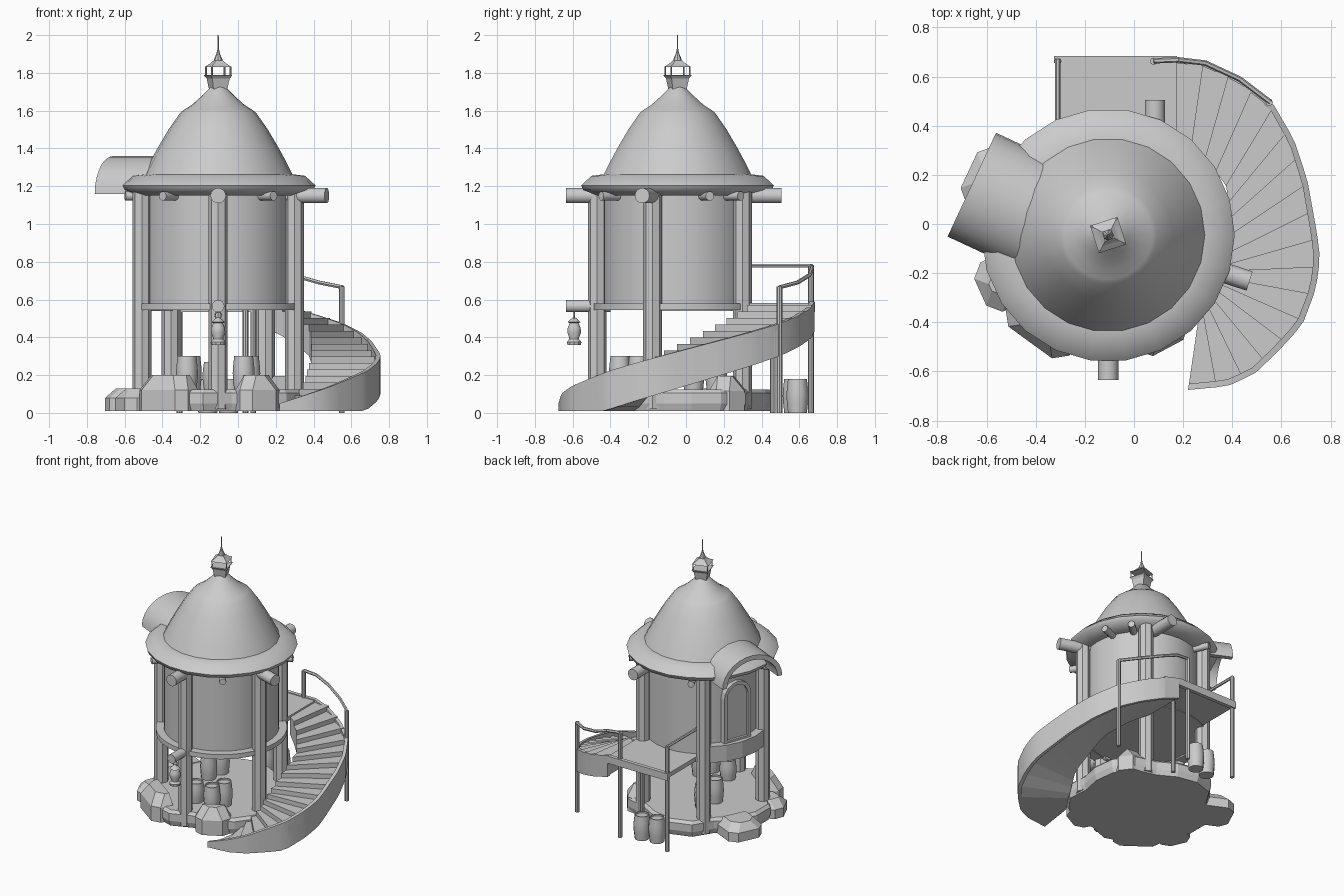
import bpy, math
from mathutils import Vector, Matrix

if "Cube" in bpy.data.objects:
    bpy.data.objects.remove(bpy.data.objects["Cube"])
CX, CY = -0.105, -0.045


def pol(a, r, z=0.0):
    a = math.radians(a)
    return Vector((CX + r * math.cos(a), CY + r * math.sin(a), z))


def mesh(name, verts, faces, smooth=0):
    me = bpy.data.meshes.new(name)
    me.from_pydata([tuple(v) for v in verts], [], faces)
    ob = bpy.data.objects.new(name, me)
    bpy.context.collection.objects.link(ob)
    bpy.ops.object.select_all(action='DESELECT')
    ob.select_set(True)
    bpy.context.view_layer.objects.active = ob
    bpy.ops.object.mode_set(mode='EDIT')
    bpy.ops.mesh.select_all(action='SELECT')
    bpy.ops.mesh.normals_make_consistent(inside=False)
    bpy.ops.object.mode_set(mode='OBJECT')
    if smooth:
        bpy.ops.object.shade_smooth_by_angle(angle=math.radians(smooth))
    return ob


def loft(name, rings, smooth=0):
    """Skin equal-sized rings of points and cap both ends."""
    n, m = len(rings[0]), len(rings)
    faces = [(i * n + j, i * n + (j + 1) % n, (i + 1) * n + (j + 1) % n, (i + 1) * n + j)
             for i in range(m - 1) for j in range(n)]
    faces += [tuple(range(n)), tuple(range((m - 1) * n, m * n))]
    return mesh(name, [v for r in rings for v in r], faces, smooth)


def lathe(name, prof, n, x=CX, y=CY, rot=0, smooth=35):
    return loft(name, [[(x + r * math.cos(rot + 2 * math.pi * j / n), y + r * math.sin(rot + 2 * math.pi * j / n), z)
                        for j in range(n)] for r, z in prof], smooth)


def rod(name, a, b, r, n=8, smooth=0):
    a, b = Vector(a), Vector(b)
    q = (b - a).to_track_quat('Z', 'Y')
    ring = [q @ Vector((r * math.cos(2 * math.pi * j / n), r * math.sin(2 * math.pi * j / n), 0)) for j in range(n)]
    return loft(name, [[p + v for v in ring] for p in (a, b)], smooth)


def box(name, lo, hi):
    ring = [(lo[0], lo[1]), (hi[0], lo[1]), (hi[0], hi[1]), (lo[0], hi[1])]
    return loft(name, [[(x, y, z) for x, y in ring] for z in (lo[2], hi[2])])


def sector(name, a0, a1, n, r0, r1, z0, z1, smooth=0):
    """Curved bar around the tower."""
    return loft(name, [[pol(a0 + (a1 - a0) * i / n, r, z) for r, z in ((r0, z0), (r1, z0), (r1, z1), (r0, z1))]
                       for i in range(n + 1)], smooth)


# tower drum and lower ring
lathe('drum_wall', [(.39, .55), (.39, 1.18)], 40)
sector('lower_ring', -160, 124, 30, .37, .445, .545, .58, 30)
# bell roof with thick rim
lathe('roof_rim', [(.38, 1.15), (.43, 1.152), (.505, 1.18), (.515, 1.205), (.46, 1.255), (.38, 1.265)], 22, smooth=65)
lathe('roof_dome', [(.4, 1.25), (.36, 1.33), (.322, 1.4), (.263, 1.5), (.2, 1.59), (.18, 1.605), (.14, 1.63),
                    (.09, 1.675), (.04, 1.725)], 22)

# cupola on top
R = math.radians(63)
lathe('cupola_body', [(.055, 1.715), (.068, 1.77), (.083, 1.785), (.083, 1.79)], 4, rot=R, smooth=0)
for k in range(4):
    a = 63 + 90 * k
    rod('cupola_post', pol(a, .073, 1.785), pol(a, .073, 1.835), .005, 4)
lathe('cupola_roof', [(.083, 1.83), (.05, 1.848), (.028, 1.865)], 4, rot=R, smooth=0)
lathe('finial', [(.022, 1.865), (.022, 1.872), (.01, 1.9), (.004, 1.925), (.003, 2.0)], 8)

# support posts
for k in range(5):
    a = -90 + 72 * k
    rod('support_post', pol(a, .425, .02), pol(a, .425, 1.17), .05, 8)
# beam ends
for name, a, b, r in (('front_beam', pol(-90, .3, 1.15), (CX, -.635, 1.15), .041),
                      ('right_beam', pol(-18, .3, 1.15), pol(-18, .605, 1.15), .041),
                      ('back_beam', (.085, .3, 1.15), (.085, .505, 1.15), .041),
                      ('lantern_beam', (CX, -.4, .565), (CX, -.635, .565), .033)):
    rod(name, a, b, r, 14, 40)
for a in (-126, -54, 20, 42, 116, 190):
    rod('rafter_end', pol(a, .36, 1.148), pol(a, .5, 1.148), .024, 10, 40)

# hanging lantern
lx, ly = CX, -.592
lathe('lantern', [(.038, .36), (.04, .375), (.028, .39), (.028, .4), (.038, .425), (.036, .45), (.025, .475),
                  (.036, .48), (.018, .497), (.006, .505)], 10, lx, ly)
loop = [Vector((lx + .017 * math.cos(t * math.pi / 5), ly, .517 + .02 * math.sin(t * math.pi / 5))) for t in range(10)]
for p, q in zip(loop, loop[1:] + loop[:1]):
    rod('lantern_loop', p, q, .004, 5)

# stone base slab with uneven lobed outline
lob = [.48, .51, .51, .45]
out = [lob[j % 4] for j in range(20)]
loft('base_slab', [[pol(j * 18 + 9, r * k, z) for j, r in enumerate(out)]
                   for k, z in ((.97, .01), (1, .05), (1, .105), (.96, .125))])


def rock(a, w, r0, r1, h, lean=.045):
    rot = Matrix.Rotation(math.radians(a), 3, 'Z')
    c = .05
    rings = []
    for z, i in ((.01, 0), (h * .6, 0), (h, lean)):
        s = w / 2 - i
        pts = [(r0 + i * .3, -s), (r1 - c - i, -s), (r1 - i, -s + c), (r1 - i, s - c), (r1 - c - i, s), (r0 + i * .3, s)]
        rings.append([Vector((CX, CY, z)) + rot @ Vector((x, y, 0)) for x, y in pts])
    loft('base_rock', rings)


for args in ((-126, .32, .40, .54, .2), (-62, .24, .42, .52, .2), (155, .26, .42, .625, .13), (204, .22, .4, .57, .13),
             (38, .2, .40, .51, .195)):
    rock(*args)

# barrels
for x, y, z, h in ((.03, -.35, .12, .18), (.06, -.25, .12, .18), (-.13, -.31, .12, .15), (-.25, .16, .12, .18),
                   (-.27, .04, .12, .18), (-.16, .57, 0, .18), (-.05, .59, 0, .18)):
    lathe('barrel', [(.05, z), (.056, z + h * .3), (.058, z + h * .5), (.056, z + h * .7), (.05, z + h),
                     (.043, z + h), (.043, z + h - .012)], 12, x, y)

# dormer hood: thick half-elliptical shell
ax = math.radians(155)
u, side = Vector((math.cos(ax), math.sin(ax), 0)), Vector((-math.sin(ax), math.cos(ax), 0))
mouth = Vector((-.66, .16, 1.16))
N = 14
rings = []
for d in (0, -.37):
    arc = []
    for w, h, rng in ((.233, .2, range(N + 1)), (.198, .165, range(N, -1, -1))):
        arc += [mouth + u * d + side * w * math.cos(math.pi * j / N) + Vector((0, 0, h * math.sin(math.pi * j / N)))
                for j in rng]
    rings.append(arc)
m = 2 * N + 2
hood = [(j, (j + 1) % m, m + (j + 1) % m, m + j) for j in range(m)]
caps = [(o + j, o + j + 1, o + m - 2 - j, o + m - 1 - j) for j in range(N) for o in (0, m)]
mesh('dormer_hood', rings[0] + rings[1], hood + caps, 35)

# arched window below the hood and its curved sill box
a_w = math.radians(160)
uw, sw = Vector((math.cos(a_w), math.sin(a_w), 0)), Vector((-math.sin(a_w), math.cos(a_w), 0))


def arch(w, z0, z1, r):
    pts = [(-w, z0), (w, z0)] + [(w * math.cos(math.pi * j / 8), z1 + w * math.sin(math.pi * j / 8)) for j in range(9)]
    return [Vector((CX, CY, 0)) + uw * r + sw * x + Vector((0, 0, z)) for x, z in pts]


loft('window_frame', [arch(.11, .65, .99, .35), arch(.11, .65, .99, .415), arch(.085, .675, .99, .415),
                      arch(.085, .675, .99, .397)])
sector('window_box', 130, 194, 4, .37, .45, .54, .66)

# curved stair: outer and inner edge paths, from the ground up to the deck
outer = [Vector(p) for p in ((.22, -.675), (.38, -.66), (.49, -.61), (.59, -.515), (.685, -.41), (.74, -.265),
                             (.757, -.14), (.745, -.04), (.705, .18), (.65, .345), (.56, .50), (.43, .60),
                             (.29, .665), (.17, .68))]
acc = [0]
for p, q in zip(outer, outer[1:]):
    acc.append(acc[-1] + (q - p).length)
acc = [d / acc[-1] for d in acc]
inner_pts = [Vector(p) for p in ((.26, -.40), (.35, -.27), (.39, -.15), (.385, .14), (.28, .29), (.17, .37))]
inner_s = [0, .25, .5, .75, .9, 1]


def along(pts, knots, s):
    i = max(j for j in range(len(knots) - 1) if knots[j] <= s + 1e-6)
    return pts[i].lerp(pts[i + 1], (s - knots[i]) / (knots[i + 1] - knots[i]))


edge = lambda s: along(outer, acc, s)
inner = lambda s: along(inner_pts, inner_s, s)
under = lambda s: max(.01, .58 * s - .14)
STEPS = 17
for i in range(STEPS):
    s0, s1, z = i / STEPS, (i + 1) / STEPS, .025 + .545 * i / (STEPS - 1)
    e = [(edge(s0), s0), (edge(s1), s1), (inner(s1), s1), (inner(s0), s0)]
    loft('stair_step', [[(*p, under(s)) for p, s in e], [(*p, z) for p, s in e]])
rings = []
for i in range(35):
    s = i / 34
    o = edge(s)
    n = o.lerp(inner(s), .025 / (inner(s) - o).length)
    top = .05 + .54 * s + .03 * math.sin(math.pi * s) * (1 - s)
    lo = under(s) - .008 if under(s) > .02 else .01
    rings.append([(*o, lo), (*o, top), (*n, top), (*n, lo)])
loft('stair_stringer', rings, 25)

# landing deck, posts and handrails
box('landing_deck', (-.32, .27, .55), (.175, .68, .582))
box('deck_edge', (-.325, .655, .535), (.175, .683, .588))
for x, y, z in ((.55, .495, .67), (.08, .662, .78), (-.31, .662, .78), (.04, .46, .56)):
    rod('rail_post', (x, y, 0), (x, y, z), .015, 8)
path = [(.555, .495, .665), (.43, .59, .69), (.29, .655, .73), (.18, .668, .77), (.08, .664, .78)]
for p, q in list(zip(path, path[1:])) + [((-.31, .67, .78), (-.31, .3, .78))]:
    rod('handrail', p, q, .011, 6)
